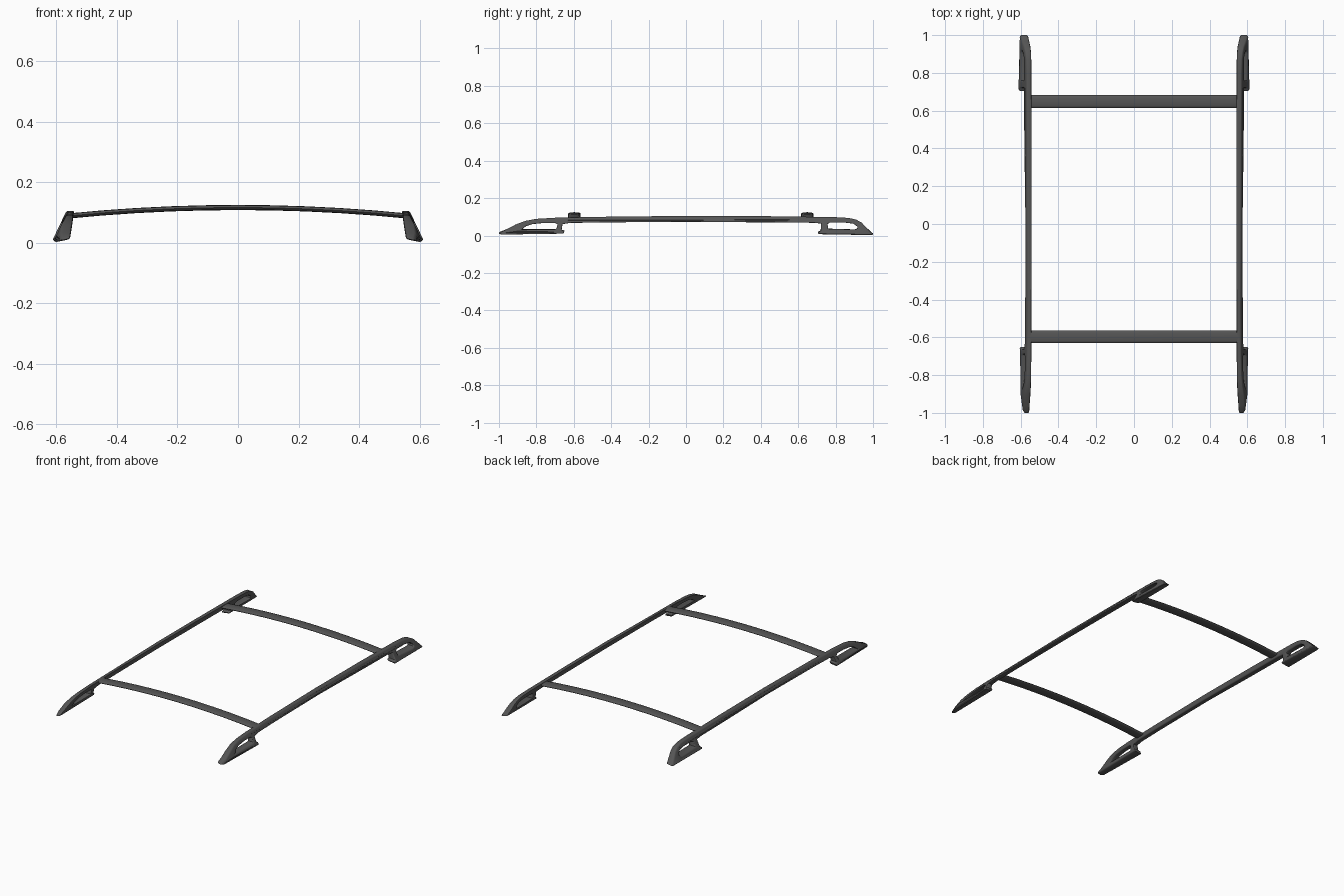
import bpy, bmesh, math

if "Cube" in bpy.data.objects:
    bpy.data.objects.remove(bpy.data.objects["Cube"])

dark = bpy.data.materials.new("dark_grey")
dark.diffuse_color = (0.09, 0.09, 0.09, 1)
dark.use_nodes = True
dark.node_tree.nodes["Principled BSDF"].inputs["Base Color"].default_value = dark.diffuse_color


def finish(ob, angle):
    ob.data.materials.clear()
    ob.data.materials.append(dark)
    bpy.ops.object.select_all(action='DESELECT')
    ob.select_set(True)
    bpy.context.view_layer.objects.active = ob
    bpy.ops.object.shade_smooth_by_angle(angle=math.radians(angle))


# Side profile (y, z) of one rail: arched rail with a foot at each end
outline = [(-1, .007), (-.993, .016), (-.96, .032), (-.91, .059), (-.86, .078),
           (-.80, .089), (-.7, .095), (-.45, .1), (0, .105), (.45, .103),
           (.8, .098), (.87, .094), (.91, .085), (.94, .068), (.965, .042),
           (.992, .012), (1, .004), (.99, .001), (.71, .006), (.705, .014),
           (.72, .024), (.722, .064), (.68, .068), (.45, .07), (0, .073),
           (-.45, .07), (-.62, .067), (-.66, .061), (-.665, .03),
           (-.65, .022), (-.655, .009), (-.98, .004)]
front_hole = [(-.877, .032), (-.855, .050), (-.82, .061), (-.76, .067),
              (-.70, .067), (-.687, .060), (-.692, .037), (-.70, .033)]
rear_hole = [(.76, .036), (.757, .062), (.77, .069), (.85, .069),
             (.895, .063), (.917, .047), (.915, .036), (.90, .031)]
HALF, BEV = .03, .008

curve = bpy.data.curves.new("rail_profile", 'CURVE')
curve.dimensions = '2D'
curve.fill_mode = 'BOTH'
curve.extrude = HALF - BEV
curve.bevel_depth = BEV
curve.bevel_resolution = 2
curve.offset = -BEV
for pts in (outline, front_hole, rear_hole):
    s = curve.splines.new('POLY')
    s.points.add(len(pts) - 1)
    s.use_cyclic_u = True
    for p, (y, z) in zip(s.points, pts):
        p.co = (y, z, 0, 1)
tmp = bpy.data.objects.new("rail_profile", curve)
bpy.context.collection.objects.link(tmp)
mesh = bpy.data.meshes.new_from_object(
    tmp.evaluated_get(bpy.context.evaluated_depsgraph_get()))
bpy.data.objects.remove(tmp)

# Stand the profile up, lean its outer face and taper the tips
bm = bmesh.new()
bm.from_mesh(mesh)
bmesh.ops.remove_doubles(bm, verts=bm.verts, dist=.0002)
for v in bm.verts:
    y, z, c = v.co
    t = (c / HALF + 1) / 2
    end = max(0, (abs(y) - .9) / .1) ** 2
    rear = y > 0
    inner = .556 - .14 * z + (.006 if rear else 0) * end
    outer = (.617 if rear else .612) - .48 * z - (.012 if rear else .026) * end
    v.co = (inner + (outer - inner) * t, y,
            max(0, z + (1 - t) * .009 * max(0, 1 - z / .04)))
bmesh.ops.recalc_face_normals(bm, faces=bm.faces)
bm.to_mesh(mesh)
bm.free()

# Right rail, and the left one as its mirror image
for name, flip in (("right_rail", False), ("left_rail", True)):
    me = mesh.copy()
    if flip:
        for v in me.vertices:
            v.co.x = -v.co.x
        me.flip_normals()
    ob = bpy.data.objects.new(name, me)
    bpy.context.collection.objects.link(ob)
    finish(ob, 35)


# Arched crossbars with a flat oval section
def crossbar(name, yc):
    bm = bmesh.new()
    rings = []
    for i in range(11):
        x = -.556 + 1.112 * i / 10
        zc = .116 - .027 * (x / .55) ** 2
        ring = []
        for k in range(12):
            a = 2 * math.pi * k / 12
            cy, sz = math.cos(a), math.sin(a)
            ring.append(bm.verts.new((
                x, yc + .034 * math.copysign(abs(cy) ** .7, cy),
                zc + .0085 * sz)))
        rings.append(ring)
    for a, b in zip(rings, rings[1:]):
        for k in range(12):
            j = (k + 1) % 12
            bm.faces.new((a[k], a[j], b[j], b[k]))
    bm.faces.new(rings[0])
    bm.faces.new(rings[-1])
    bmesh.ops.recalc_face_normals(bm, faces=bm.faces)
    me = bpy.data.meshes.new(name)
    bm.to_mesh(me)
    bm.free()
    ob = bpy.data.objects.new(name, me)
    bpy.context.collection.objects.link(ob)
    finish(ob, 40)


crossbar("front_crossbar", -.597)
crossbar("rear_crossbar", .648)
